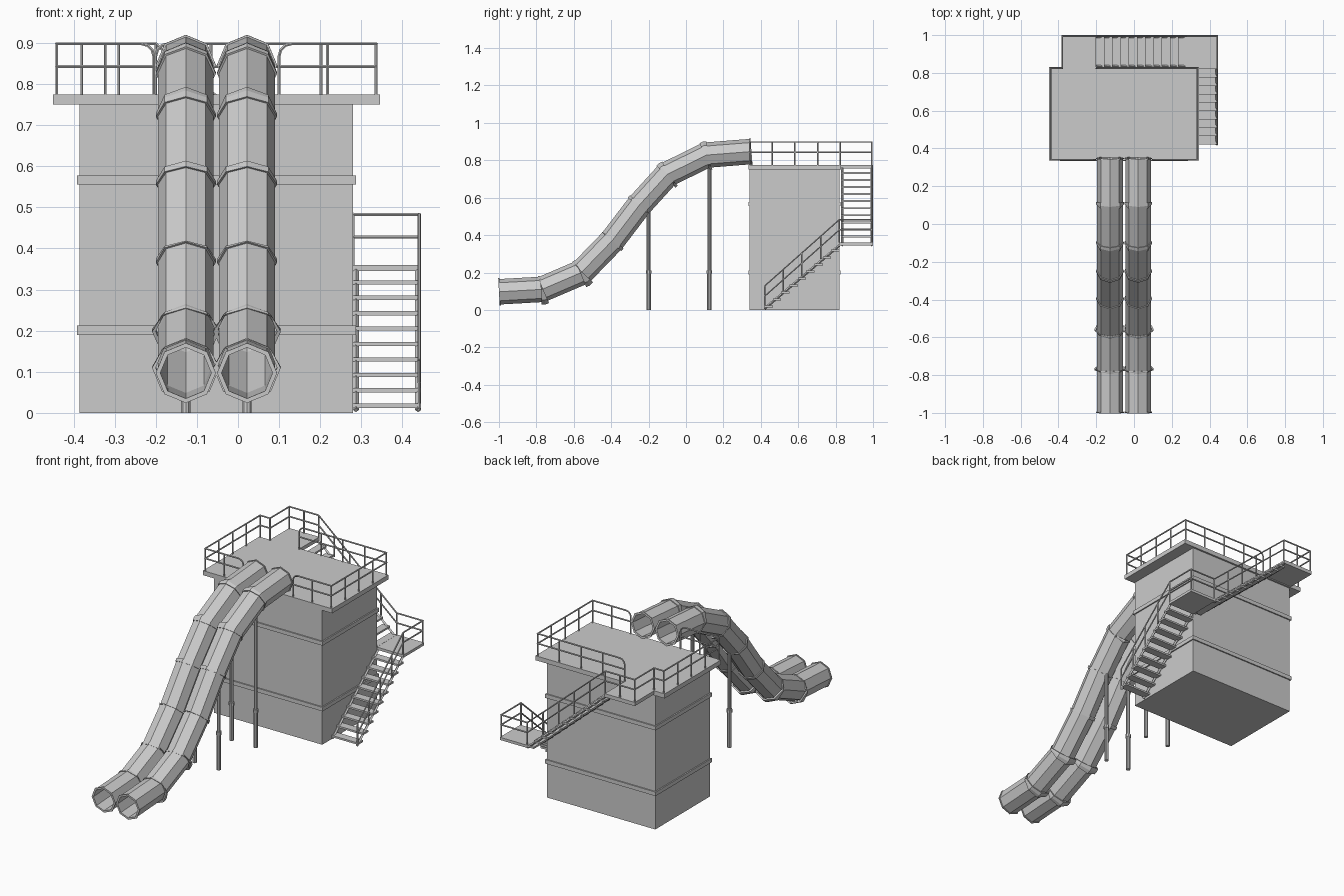
import bpy, bmesh, math
from mathutils import Vector

cube = bpy.data.objects.get("Cube")
if cube:
    bpy.data.objects.remove(cube, do_unlink=True)

grey = bpy.data.materials.new("light_grey")
grey.use_nodes = True
grey.diffuse_color = (0.6, 0.6, 0.6, 1)
grey.node_tree.nodes["Principled BSDF"].inputs["Base Color"].default_value = (0.6, 0.6, 0.6, 1)


def finish(name, bm):
    bmesh.ops.recalc_face_normals(bm, faces=bm.faces)
    mesh = bpy.data.meshes.new(name)
    bm.to_mesh(mesh)
    bm.free()
    mesh.materials.append(grey)
    obj = bpy.data.objects.new(name, mesh)
    bpy.context.collection.objects.link(obj)
    return obj


def add_box(bm, lo, hi):
    verts = bmesh.ops.create_cube(bm, size=1)["verts"]
    for v in verts:
        v.co = Vector([(a + b) / 2 + c * (b - a) for a, b, c in zip(lo, hi, v.co)])


def box(name, lo, hi):
    bm = bmesh.new()
    add_box(bm, lo, hi)
    finish(name, bm)


def add_sweep(bm, path, radius, sides=8, caps=True):
    """Mitred prism that follows a path."""
    pts = [Vector(p) for p in path]
    dirs = [(b - a).normalized() for a, b in zip(pts, pts[1:])]
    d = dirs[0]
    side = d.cross(Vector((0, 0, 1)) if abs(d.z) < 0.9 else Vector((1, 0, 0))).normalized()
    up = side.cross(d)
    angles = [math.tau * k / sides for k in range(sides)]
    ring = [pts[0] + radius * (side * math.cos(a) + up * math.sin(a)) for a in angles]
    rings = [[bm.verts.new(co) for co in ring]]
    for i, d in enumerate(dirs):
        after = dirs[min(i + 1, len(dirs) - 1)]
        n = (d + after).normalized()
        ring = [co + d * ((pts[i + 1] - co).dot(n) / d.dot(n)) for co in ring]
        rings.append([bm.verts.new(co) for co in ring])
    for r, s in zip(rings, rings[1:]):
        for k in range(sides):
            j = (k + 1) % sides
            bm.faces.new((r[k], r[j], s[j], s[k]))
    if caps:
        bm.faces.new(rings[0])
        bm.faces.new(rings[-1])


# Tower block, bands and deck
box("tower_body", (-0.385, 0.34, 0), (0.28, 0.82, 0.76))
for label, z in (("lower", 0.19), ("upper", 0.555)):
    box(label + "_band", (-0.392, 0.333, z), (0.287, 0.827, z + 0.022))
box("deck", (-0.45, 0.335, 0.75), (0.345, 0.83, 0.775))
box("upper_landing", (-0.385, 0.83, 0.755), (-0.2, 1, 0.775))
box("lower_landing", (0.28, 0.82, 0.345), (0.445, 1, 0.36))

# Stairs
bm = bmesh.new()
for i in range(11):
    x, z = -0.2 + 0.0436 * i, 0.775 - 0.0377 * (i + 1)
    add_box(bm, (x, 0.83, z - 0.01), (x + 0.0436, 1, z))
finish("back_stair_treads", bm)
bm = bmesh.new()
for i in range(9):
    y, z = 0.82 - 0.0444 * i, 0.36 - 0.0375 * (i + 1)
    add_box(bm, (0.28, y - 0.0444, z - 0.01), (0.445, y, z))
finish("side_stair_treads", bm)
bm = bmesh.new()
for y in (0.835, 0.993):
    add_sweep(bm, [(-0.2, y, 0.757), (0.28, y, 0.345)], 0.007, 4)
for x in (0.287, 0.438):
    add_sweep(bm, [(x, 0.82, 0.345), (x, 0.42, 0.007)], 0.007, 4)
finish("stair_stringers", bm)

# Railings
RAIL = 0.004
POST = Vector((0, 0, 0.123))


def railing(name, base, counts, round_start, round_end):
    base = [Vector(p) for p in base]
    bm = bmesh.new()
    add_sweep(bm, [p + Vector((0, 0, 0.068)) for p in base], RAIL, 6)
    path = [p + POST for p in base]
    # Rounded ends turn down to the deck
    for rounded, end, inner in ((round_start, 0, 1), (round_end, -1, -2)):
        if rounded:
            tip = path[end]
            inward = (path[inner] - tip).normalized() * 0.03
            arc = [base[end]] + [tip + inward * (1 - math.sin(a)) - Vector((0, 0, 0.03 * (1 - math.cos(a))))
                                 for a in (math.pi / 2, math.pi / 3, math.pi / 6, 0)]
            path = arc + path[1:] if end == 0 else path[:-1] + arc[::-1]
    add_sweep(bm, path, RAIL, 6)
    for i, (a, b, n) in enumerate(zip(base, base[1:], counts)):
        for k in range(n):
            if i or k or not round_start:
                p = a.lerp(b, k / n)
                add_sweep(bm, [p, p + POST], RAIL, 6)
    if not round_end:
        add_sweep(bm, [base[-1], base[-1] + POST], RAIL, 6)
    finish(name, bm)


TOP, LOW = 0.775, 0.36
railing("right_and_stair_railing",
        [(-0.205, 0.341, TOP), (-0.441, 0.341, TOP), (-0.441, 0.824, TOP), (-0.38, 0.824, TOP),
         (-0.38, 0.994, TOP), (-0.2, 0.994, TOP), (0.28, 0.994, LOW), (0.441, 0.994, LOW),
         (0.441, 0.82, LOW), (0.441, 0.42, 0.005)],
        [2, 4, 1, 1, 2, 5, 1, 1, 4], True, False)
railing("left_deck_railing",
        [(0.1, 0.341, TOP), (0.336, 0.341, TOP), (0.336, 0.824, TOP), (-0.2, 0.824, TOP)],
        [2, 4, 4], True, True)

# Tube slides with joint flanges and support poles
PROFILE = [(-1, 0.097), (-0.77, 0.11), (-0.56, 0.2), (-0.395, 0.37),
           (-0.25, 0.56), (-0.1, 0.725), (0.11, 0.828), (0.35, 0.847)]


def add_shell(obj, thickness):
    shell = obj.modifiers.new("shell", "SOLIDIFY")
    shell.thickness = thickness
    shell.offset = -1


for label, x in (("right", -0.127), ("left", 0.022)):
    path = [Vector((x, y, z)) for y, z in PROFILE]
    bm = bmesh.new()
    add_sweep(bm, path, 0.068, 8, caps=False)
    add_shell(finish(label + "_slide_tube", bm), 0.006)

    bm = bmesh.new()
    for i, p in enumerate(path):
        collar = [p]
        if i > 0:
            collar.insert(0, p + (path[i - 1] - p).normalized() * 0.006)
        if i < len(path) - 1:
            collar.append(p + (path[i + 1] - p).normalized() * 0.006)
        add_sweep(bm, collar, 0.073, 8, caps=False)
    add_shell(finish(label + "_slide_flanges", bm), 0.009)

    bm = bmesh.new()
    for y, top in ((-0.2, 0.54), (0.125, 0.775)):
        add_sweep(bm, [(x, y, 0), (x, y, 0.2)], 0.012, 10)
        add_sweep(bm, [(x, y, 0.195), (x, y, 0.212)], 0.015, 10)
        add_sweep(bm, [(x, y, 0.2), (x, y, top)], 0.01, 10)
    finish(label + "_support_poles", bm)
